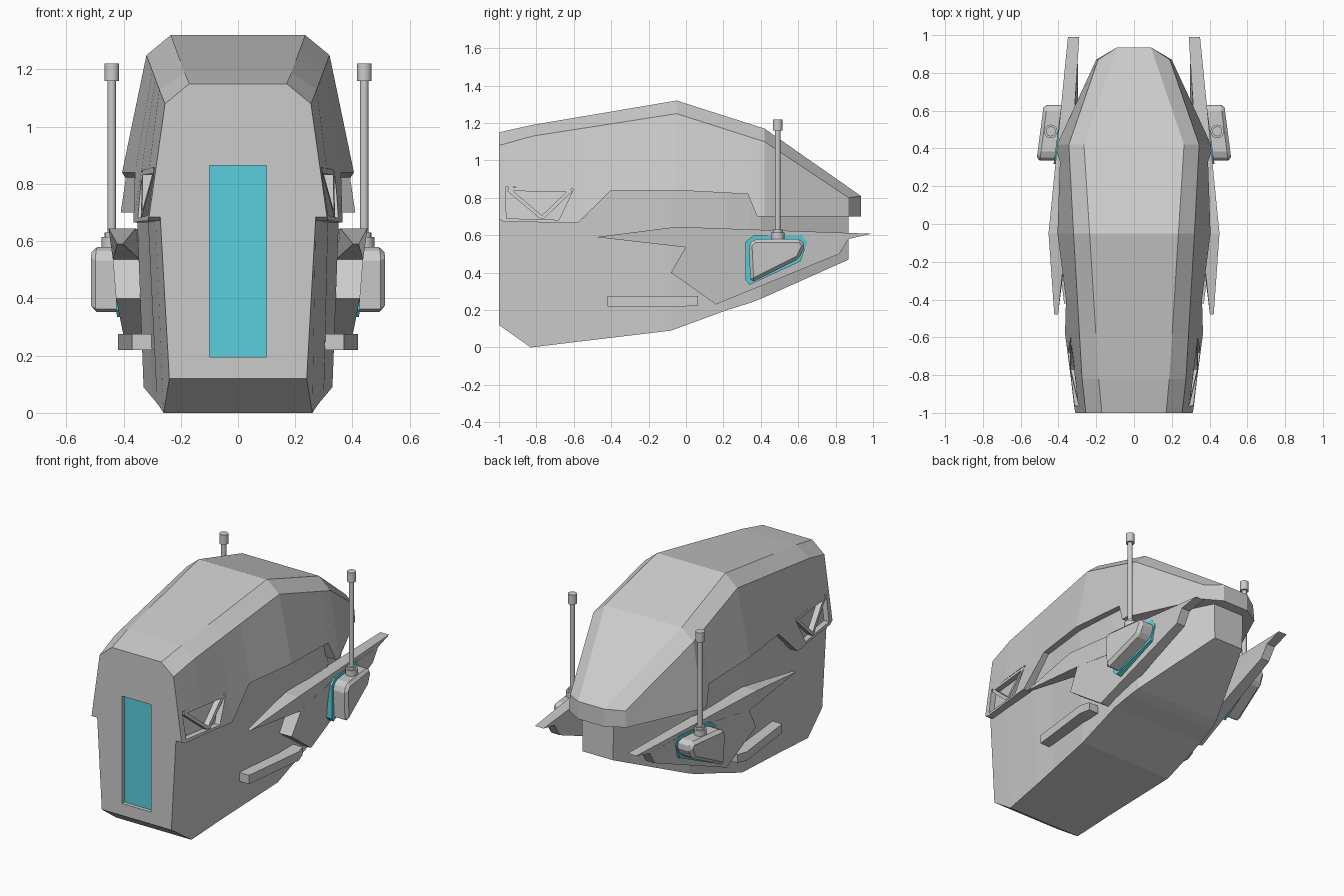
import bpy, bmesh
from mathutils import Vector

if "Cube" in bpy.data.objects:
    bpy.data.objects.remove(bpy.data.objects["Cube"])


def make(name, verts, faces, color=None):
    bm = bmesh.new()
    vs = [bm.verts.new(v) for v in verts]
    for f in faces:
        bm.faces.new([vs[i] for i in f])
    bmesh.ops.recalc_face_normals(bm, faces=bm.faces)
    me = bpy.data.meshes.new(name)
    bm.to_mesh(me)
    bm.free()
    ob = bpy.data.objects.new(name, me)
    bpy.context.collection.objects.link(ob)
    if color:
        mat = bpy.data.materials.new(name)
        mat.diffuse_color = color
        mat.use_nodes = True
        mat.node_tree.nodes["Principled BSDF"].inputs["Base Color"].default_value = mat.diffuse_color
        me.materials.append(mat)
    return ob


def lerp(keys, y):
    """Interpolate rows (y, a, b, ...) at y."""
    if y <= keys[0][0]:
        return keys[0][1:]
    for p, q in zip(keys, keys[1:]):
        if y <= q[0]:
            t = (y - p[0]) / (q[0] - p[0])
            return [a + (b - a) * t for a, b in zip(p[1:], q[1:])]
    return keys[-1][1:]


def loft(name, halves):
    """Loft mirrored rings, each given as four right-hand points."""
    verts, faces = [], []
    for h in halves:
        verts += h + [(-x, y, z) for x, y, z in reversed(h)]
    for r in range(len(halves) - 1):
        for i in range(8):
            j = (i + 1) % 8
            faces.append((r * 8 + i, r * 8 + j, r * 8 + 8 + j, r * 8 + 8 + i))
    for b in (0, len(verts) - 8):
        faces += [[b + i for i in q] for q in ((0, 1, 2, 3), (0, 3, 4, 7), (4, 5, 6, 7))]
    return make(name, verts, faces)


def slab(name, outline, inner, outer, color=None, bevel=0):
    """Side-view outline (y, z) between two x functions, on both sides."""
    verts, faces, n = [], [], len(outline)
    for s in (1, -1):
        b = len(verts)
        verts += [(s * f(y, z), y, z) for f in (inner, outer) for y, z in outline]
        faces += [range(b, b + n), range(b + n, b + 2 * n)]
        faces += [(b + i, b + (i + 1) % n, b + n + (i + 1) % n, b + n + i) for i in range(n)]
    ob = make(name, verts, faces, color)
    if bevel:
        m = ob.modifiers.new("bevel", 'BEVEL')
        m.width, m.segments = bevel, 1
    return ob


def box(name, lo, hi, color=None):
    v = [(x, y, z) for x in (lo[0], hi[0]) for y in (lo[1], hi[1]) for z in (lo[2], hi[2])]
    return make(name, v, [(0, 1, 3, 2), (4, 5, 7, 6), (0, 1, 5, 4), (2, 3, 7, 6), (0, 2, 6, 4), (1, 3, 7, 5)], color)


def cut(ob, cutter):
    cutter.hide_render = True
    cutter.hide_viewport = True
    m = ob.modifiers.new("cut", 'BOOLEAN')
    m.operation, m.object, m.solver = 'DIFFERENCE', cutter, 'EXACT'


CYAN = (0.1, 0.62, 0.72, 1)

# Upper shell: y, top x/z, chamfer x/z, side x/z
SHELL = [(-1, .17, 1.15, .255, 1.08, .31, .69),
         (-.82, .187, 1.19, .275, 1.13, .33, .70),
         (-.05, .235, 1.32, .32, 1.25, .405, .84),
         (.42, .265, 1.17, .345, 1.10, .40, .75),
         (.87, .09, .81, .19, .80, .20, .70)]


def shell_x(y, z):
    _, _, cx, cz, lx, lz = lerp(SHELL, y)
    return cx + (lx - cx) * (cz - z) / (cz - lz)


rings = []
for y, low in [(-1, .685), (-.97, .67), (-.82, .67), (-.58, .665), (-.40, .84),
               (-.05, .84), (.33, .82), (.38, .70), (.42, .70), (.87, .70)]:
    tx, tz, cx, cz, _, _ = lerp(SHELL, y)
    yt = .935 if y == .87 else y
    rings.append([(tx, yt, tz), (cx, y, cz), (shell_x(y, low), y, low), (.09, yt, low)])
shell = loft("upper_shell", rings)

# Lower body: y, bottom x/z, top x/z
LOWER = [(-1, .24, .12, .272, .69), (-.83, .26, 0, .288, .69), (-.55, .283, .034, .315, .69),
         (-.38, .30, .054, .325, .88), (-.08, .33, .09, .36, .88), (.22, .33, .20, .36, .87),
         (.34, .315, .237, .355, .85), (.40, .30, .26, .345, .72), (.87, .105, .47, .11, .72)]
body = loft("lower_body", [[(xt, y, zt), (xb, y, zb), (xb * .6, y, zb), (xb * .3, y, zb)]
                           for y, xb, zb, xt, zt in LOWER])

# Recessed front visor
slot = box("visor_cutter", (-.1, -1.1, .195), (.1, -.975, .865))
cut(shell, slot)
cut(body, slot)
box("visor", (-.1, -.977, .195), (.1, -.96, .865), CYAN)

# Side vents with a V-shaped frame
VENT = [(-.965, .858), (-.60, .848), (-.68, .682), (-.96, .69)]
cut(shell, slab("vent_cutter", VENT, lambda y, z: shell_x(y, z) - .035, lambda y, z: shell_x(y, z) + .05))


def vent_bar(a, b, w=.02):
    a, b = Vector(a), Vector(b)
    d = (b - a).normalized() * w / 2
    n = Vector((-d.y, d.x))
    slab("vent_bar", [a + n, b + n, b - n, a - n], lambda y, z: shell_x(y, z) - .045, shell_x)


for a, b in [((-.95, .845), (-.77, .692)), ((-.77, .692), (-.615, .842)), ((-.95, .847), (-.615, .840))]:
    vent_bar(a, b)

# Swept side plates and fins
FIN = [(-.48, .425), (-.05, .45), (.4, .41), (1, .35)]


def fin_x(y, z):
    return lerp(FIN, y)[0] - .10 * (.62 - z)


def fin_inner(y, z):
    return fin_x(y, z) - (.02 if y < -.4 else .095 if y < .2 else .06)


slab("side_fin", [(-.48, .59), (0, .535), (.45, .50), (.87, .58), (.99, .608), (-.05, .645)], fin_inner, fin_x)
slab("side_plate", [(0, .54), (-.08, .40), (.16, .23), (.82, .50), (.87, .582), (.45, .60)], fin_inner, fin_x)

# Lower side bars
BAR = [(-.42, .37), (0, .42), (.065, .40)]
slab("side_bar", [(-.42, .22), (0, .22), (.065, .225), (.065, .275), (0, .275), (-.42, .275)],
     lambda y, z: .29, lambda y, z: lerp(BAR, y)[0])

# Antenna pods with glowing backing
POD = [(.345, .345), (.335, .55), (.365, .58), (.615, .58), (.638, .545), (.605, .475)]
slab("antenna_pod", POD, lambda y, z: .40 - .15 * (y - .345), lambda y, z: .515 - .13 * (y - .345), bevel=.018)
slab("pod_glow", [(.34, .335), (.318, .36), (.318, .565), (.36, .598), (.62, .6), (.648, .56), (.612, .46)],
     lambda y, z: .375 - .13 * (y - .345), lambda y, z: .422 - .13 * (y - .345), CYAN)

# Antennas
for s in (1, -1):
    for name, r, z0, z1 in [("antenna_base", .036, .565, .615), ("antenna_collar", .025, .615, .63),
                            ("antenna_rod", .015, .60, 1.17), ("antenna_tip", .026, 1.16, 1.22)]:
        bpy.ops.mesh.primitive_cylinder_add(vertices=16, radius=r, depth=z1 - z0,
                                            location=(s * .441, .49, (z0 + z1) / 2))
        bpy.context.object.name = name
        bpy.ops.object.shade_smooth_by_angle()
